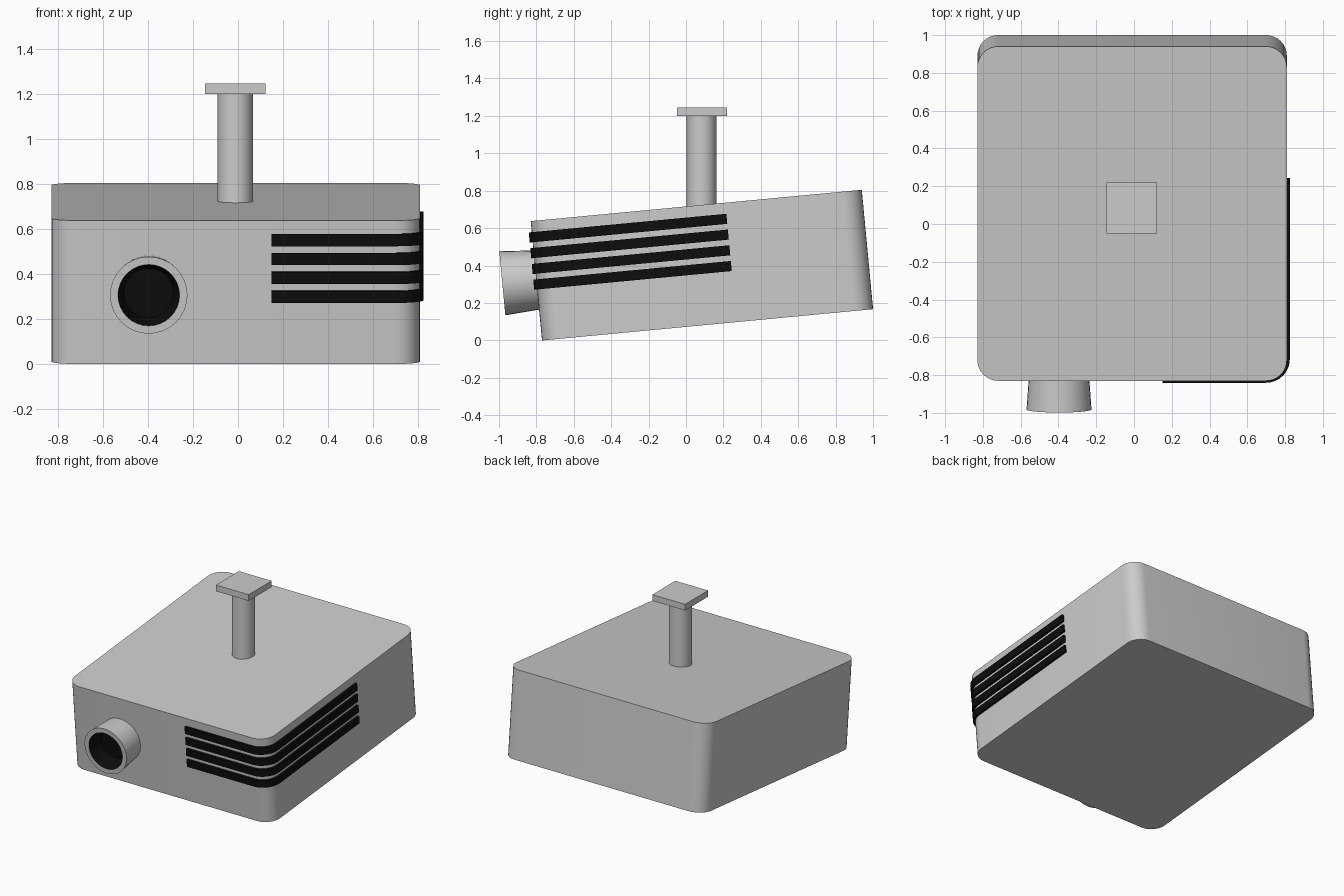
import bpy, bmesh, math
from mathutils import Matrix, Vector

if "Cube" in bpy.data.objects:
    bpy.data.objects.remove(bpy.data.objects["Cube"])

TILT = (Matrix.Translation((-0.01, 0.085, 0.402))
        @ Matrix.Rotation(math.radians(5.4), 4, 'X'))
HX, HY, HZ, R = 0.819, 0.889, 0.3205, 0.11   # body half sizes, corner radius

black = bpy.data.materials.new("black")
black.diffuse_color = (0.004, 0.004, 0.004, 1)
black.use_nodes = True
black.node_tree.nodes["Principled BSDF"].inputs["Base Color"].default_value = black.diffuse_color


def finish(name, bm, matrix=Matrix(), mat=None, smooth=True):
    bmesh.ops.recalc_face_normals(bm, faces=bm.faces)
    me = bpy.data.meshes.new(name)
    bm.to_mesh(me)
    bm.free()
    ob = bpy.data.objects.new(name, me)
    bpy.context.collection.objects.link(ob)
    ob.matrix_world = matrix
    if mat:
        me.materials.append(mat)
    if smooth:
        bpy.ops.object.select_all(action='DESELECT')
        ob.select_set(True)
        bpy.context.view_layer.objects.active = ob
        bpy.ops.object.shade_smooth_by_angle(angle=math.radians(35))
    return ob


def extrude(points, z0, z1):
    bm = bmesh.new()
    f = bm.faces.new([bm.verts.new((x, y, z0)) for x, y in points])
    ext = bmesh.ops.extrude_face_region(bm, geom=[f])['geom']
    verts = [v for v in ext if isinstance(v, bmesh.types.BMVert)]
    bmesh.ops.translate(bm, verts=verts, vec=(0, 0, z1 - z0))
    return bm


def corner(sx, sy, start, off=0.0, n=8):
    cx, cy = sx * (HX - R), sy * (HY - R)
    return [(cx + (R + off) * math.cos(math.radians(start + 90 * i / n)),
             cy + (R + off) * math.sin(math.radians(start + 90 * i / n)))
            for i in range(n + 1)]


def lathe(profile, steps=32):
    # profile of (radius, y) turned about the y axis
    bm = bmesh.new()
    vs = [bm.verts.new((r, y, 0)) for r, y in profile]
    es = [bm.edges.new(p) for p in zip(vs, vs[1:])]
    bmesh.ops.spin(bm, geom=vs + es, axis=(0, 1, 0), cent=(0, 0, 0),
                   angle=math.tau, steps=steps)
    bmesh.ops.remove_doubles(bm, verts=bm.verts, dist=1e-5)
    return bm


# Tilted rounded body
outline = (corner(1, 1, 0) + corner(-1, 1, 90)
           + corner(-1, -1, 180) + corner(1, -1, 270))
finish("projector_body", extrude(outline, -HZ, HZ), TILT)

# Vent strips wrapping the front right corner
def strip_path(off):
    return [(0.16, -HY - off)] + corner(1, -1, 270, off) + [(HX + off, 0.156)]

for i in range(4):
    w = 0.234 - 0.0845 * i
    pts = strip_path(0.016) + strip_path(-0.02)[::-1]
    finish(f"vent_strip_{i + 1}", extrude(pts, w - 0.027, w + 0.027), TILT, black)

# Lens barrel and its dark recess
lens = TILT @ Matrix.Translation((-0.387, 0, 0.004))
finish("lens_barrel", lathe([(0.157, -0.86), (0.172, -1.0715), (0.137, -1.0715)]), lens)
finish("lens_recess", lathe([(0.137, -1.0715), (0.11, -0.96), (0, -0.96)]), lens, black)

# Ceiling pole
bm = bmesh.new()
bmesh.ops.create_cone(bm, cap_ends=True, segments=16, radius1=0.079, radius2=0.079,
                      depth=0.55, matrix=Matrix.Translation((-0.012, 0.083, 0.93)))
finish("mount_pole", bm)

# Ceiling plate
bm = bmesh.new()
bmesh.ops.create_cube(bm, size=1)
bmesh.ops.scale(bm, verts=bm.verts, vec=(0.268, 0.268, 0.046))
bmesh.ops.translate(bm, verts=bm.verts, vec=(-0.012, 0.085, 1.223))
finish("mount_plate", bm, smooth=False)
